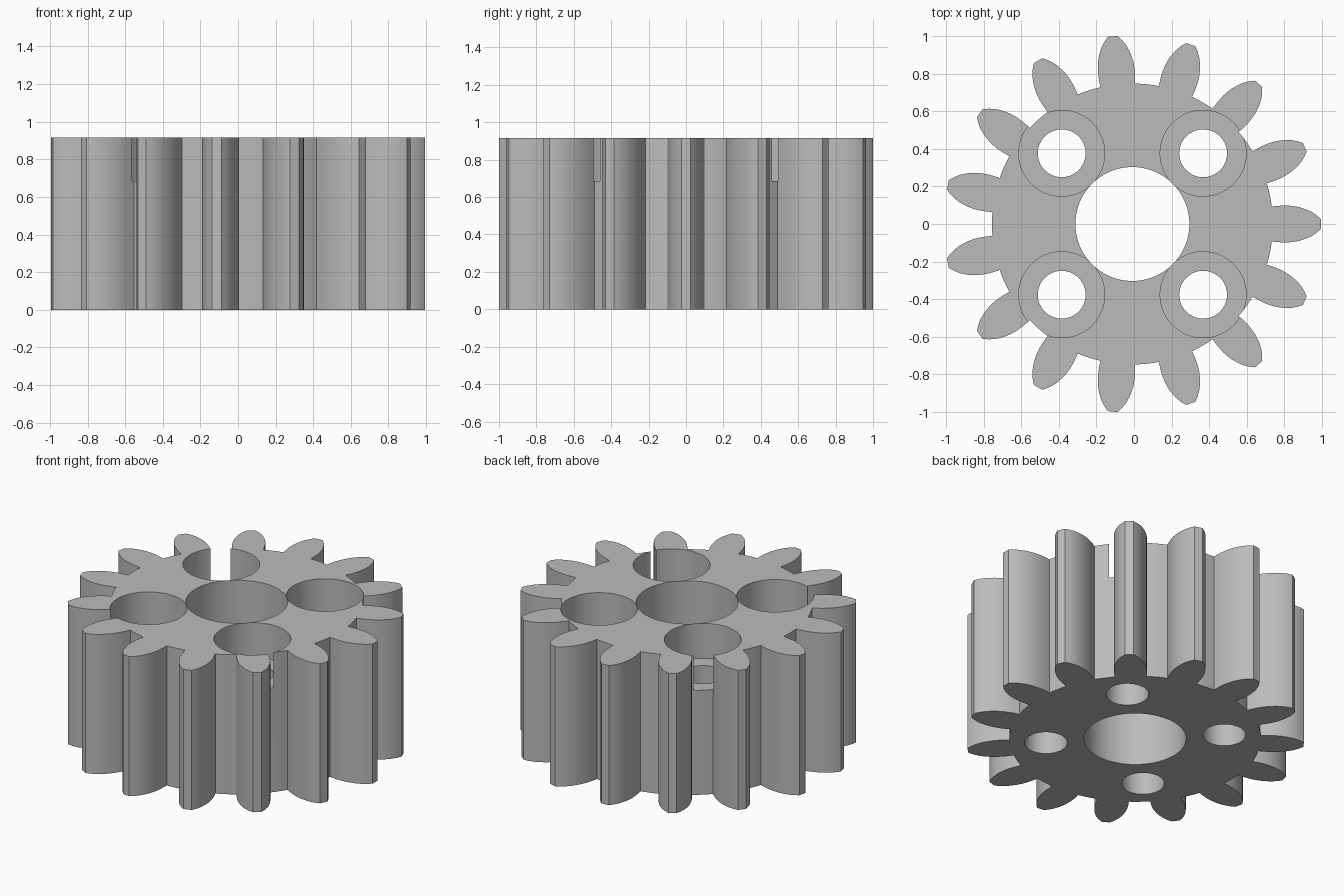
import bpy
import bmesh
from math import cos, sin, atan2, hypot, pi, radians

TEETH = 15
HEIGHT = 0.915
ROOT = 0.747
CENTRE_X = -0.0085
BOLT = 0.376          # bolt hole offset along each axis
BORE_FLOOR = 0.685

cube = bpy.data.objects.get("Cube")
if cube:
    bpy.data.objects.remove(cube, do_unlink=True)

grey = bpy.data.materials.new("plain grey")
grey.use_nodes = True
colour = (0.5, 0.5, 0.5, 1)
grey.diffuse_color = colour
grey.node_tree.nodes["Principled BSDF"].inputs["Base Color"].default_value = colour

# Half a tooth: distance along its axis, half width
flank = [(0.741, 0.093), (0.77, 0.096), (0.80, 0.098), (0.83, 0.0975), (0.86, 0.0945),
         (0.89, 0.0885), (0.92, 0.079), (0.95, 0.066), (0.98, 0.046), (1.003, 0.025)]


def gear_outline():
    """Closed gear profile: lower flank, upper flank, then the root arc."""
    tooth = [(x, -w) for x, w in flank] + [(x, w) for x, w in reversed(flank)]
    edge = atan2(flank[0][1], flank[0][0])
    step = 2 * pi / TEETH
    for k in range(1, 4):
        a = edge + (step - 2 * edge) * k / 4
        tooth.append((ROOT * cos(a), ROOT * sin(a)))
    points = []
    for i in range(TEETH):
        for x, y in tooth:
            r, a = hypot(x, y), atan2(y, x) + i * step
            points.append((CENTRE_X + r * cos(a), r * sin(a)))
    return points


def circle(x, y, radius, sides=96):
    return [(x + radius * cos(2 * pi * i / sides), y + radius * sin(2 * pi * i / sides))
            for i in range(sides)]


def prism(name, outline, bottom, top):
    bm = bmesh.new()
    face = bm.faces.new([bm.verts.new((x, y, bottom)) for x, y in outline])
    extruded = bmesh.ops.extrude_face_region(bm, geom=[face])["geom"]
    bmesh.ops.translate(bm, vec=(0, 0, top - bottom),
                        verts=[v for v in extruded if isinstance(v, bmesh.types.BMVert)])
    bmesh.ops.recalc_face_normals(bm, faces=bm.faces)
    mesh = bpy.data.meshes.new(name)
    bm.to_mesh(mesh)
    bm.free()
    mesh.materials.append(grey)
    obj = bpy.data.objects.new(name, mesh)
    bpy.context.collection.objects.link(obj)
    return obj


gear = prism("spur_gear", gear_outline(), 0, HEIGHT)
bpy.ops.object.select_all(action="DESELECT")
bpy.context.view_layer.objects.active = gear
gear.select_set(True)


def cut(x, y, radius, bottom):
    """Bore a round hole from the top down to the given height."""
    cutter = prism("hole_cutter", circle(x, y, radius), bottom, HEIGHT + 0.1)
    cutter.hide_render = True
    mod = gear.modifiers.new("hole", "BOOLEAN")
    mod.operation = "DIFFERENCE"
    mod.solver = "EXACT"
    mod.object = cutter
    bpy.ops.object.modifier_apply(modifier=mod.name)
    bpy.data.objects.remove(cutter, do_unlink=True)


# Shaft hole, then four bolt holes with wide counterbores
cut(CENTRE_X, 0, 0.303, -0.1)
for sx in (-1, 1):
    for sy in (-1, 1):
        x, y = CENTRE_X + sx * BOLT, sy * BOLT
        cut(x, y, 0.2285, BORE_FLOOR)
        cut(x, y, 0.127, -0.1)

bpy.ops.object.shade_smooth_by_angle(angle=radians(30))
